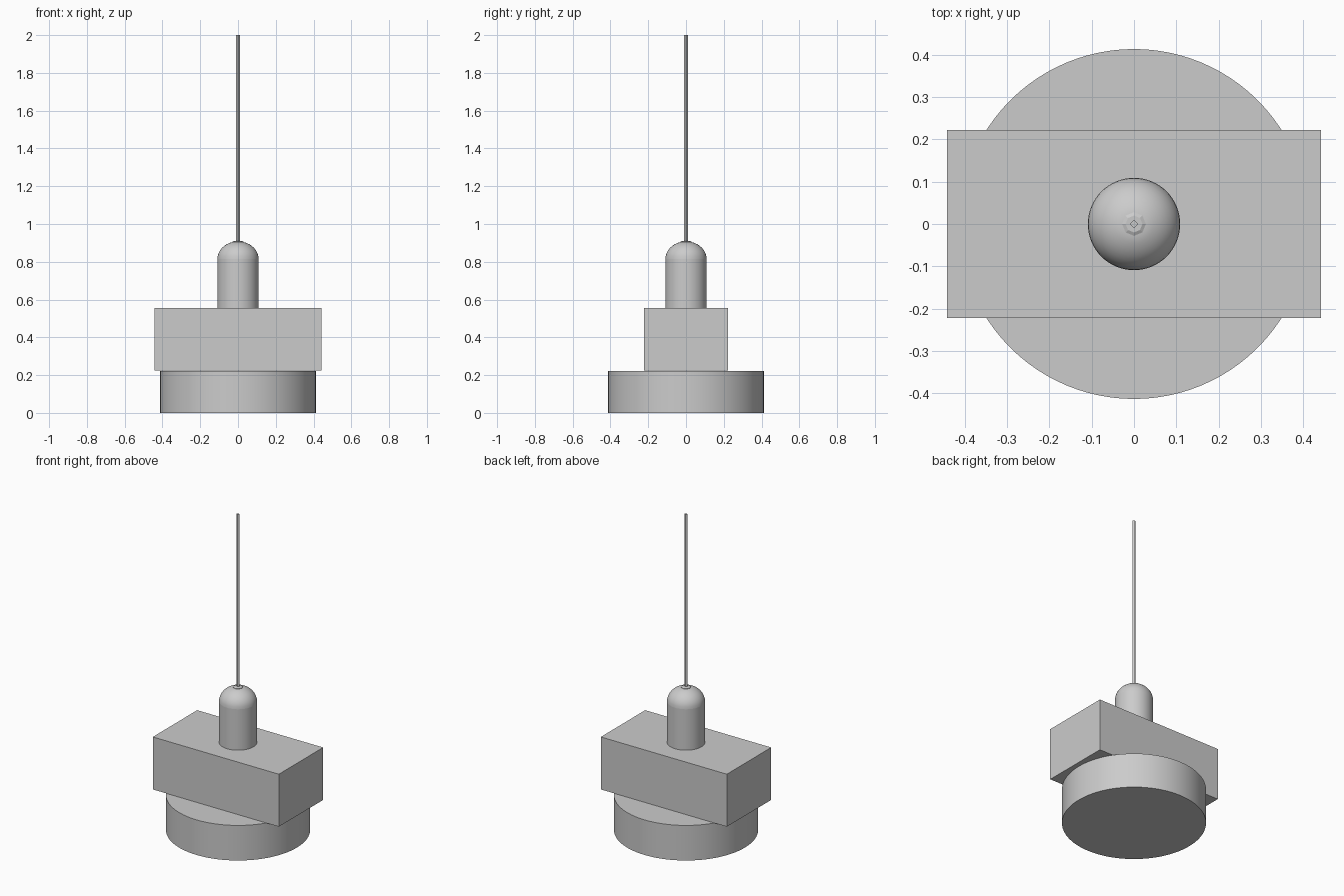
import bpy, math
from mathutils import Matrix
import bmesh

if "Cube" in bpy.data.objects:
    bpy.data.objects.remove(bpy.data.objects["Cube"])

grey = bpy.data.materials.new("light_grey")
grey.diffuse_color = (0.6, 0.6, 0.6, 1)
grey.use_nodes = True
grey.node_tree.nodes["Principled BSDF"].inputs["Base Color"].default_value = grey.diffuse_color


def finish(name, bm, smooth=True):
    bmesh.ops.recalc_face_normals(bm, faces=bm.faces)
    mesh = bpy.data.meshes.new(name)
    bm.to_mesh(mesh)
    bm.free()
    mesh.materials.append(grey)
    obj = bpy.data.objects.new(name, mesh)
    bpy.context.collection.objects.link(obj)
    if smooth:
        bpy.ops.object.select_all(action='DESELECT')
        obj.select_set(True)
        bpy.context.view_layer.objects.active = obj
        bpy.ops.object.shade_smooth_by_angle(angle=math.radians(35))
    return obj


def lathe(name, profile, sides, smooth=True):
    """Solid of revolution from (radius, z) rings, capped at both ends."""
    bm = bmesh.new()
    rings = []
    for r, z in profile:
        rings.append([bm.verts.new((r * math.cos(math.tau * i / sides),
                                    r * math.sin(math.tau * i / sides), z))
                      for i in range(sides)])
    for a, b in zip(rings, rings[1:]):
        for i in range(sides):
            j = (i + 1) % sides
            bm.faces.new((a[i], a[j], b[j], b[i]))
    bm.faces.new(rings[0][::-1])
    bm.faces.new(rings[-1])
    return finish(name, bm, smooth)


# Round lamp base
lathe("lower_disc", [(0.413, 0), (0.413, 0.222)], 96)

# Rectangular middle block
bm = bmesh.new()
bmesh.ops.create_cube(bm, size=1, matrix=Matrix.Translation((0, 0, 0.39))
                      @ Matrix.Diagonal((0.882, 0.443, 0.332, 1)))
finish("middle_block", bm, smooth=False)

# Neck cylinder and its domed cap
lathe("neck", [(0.109, 0.555), (0.109, 0.815)], 64)
dome = [(0.109 * math.cos(t), 0.815 + 0.093 * math.sin(t))
        for t in (math.radians(75) * i / 8 for i in range(9))]
lathe("dome_cap", dome, 64)

# Eight-sided cable grommet and four-sided cable
lathe("cable_grommet", [(0.028, 0.89), (0.028, 0.907), (0.02, 0.911)], 8, False)
lathe("cable", [(0.01, 0.9), (0.01, 2.0)], 4, False)
